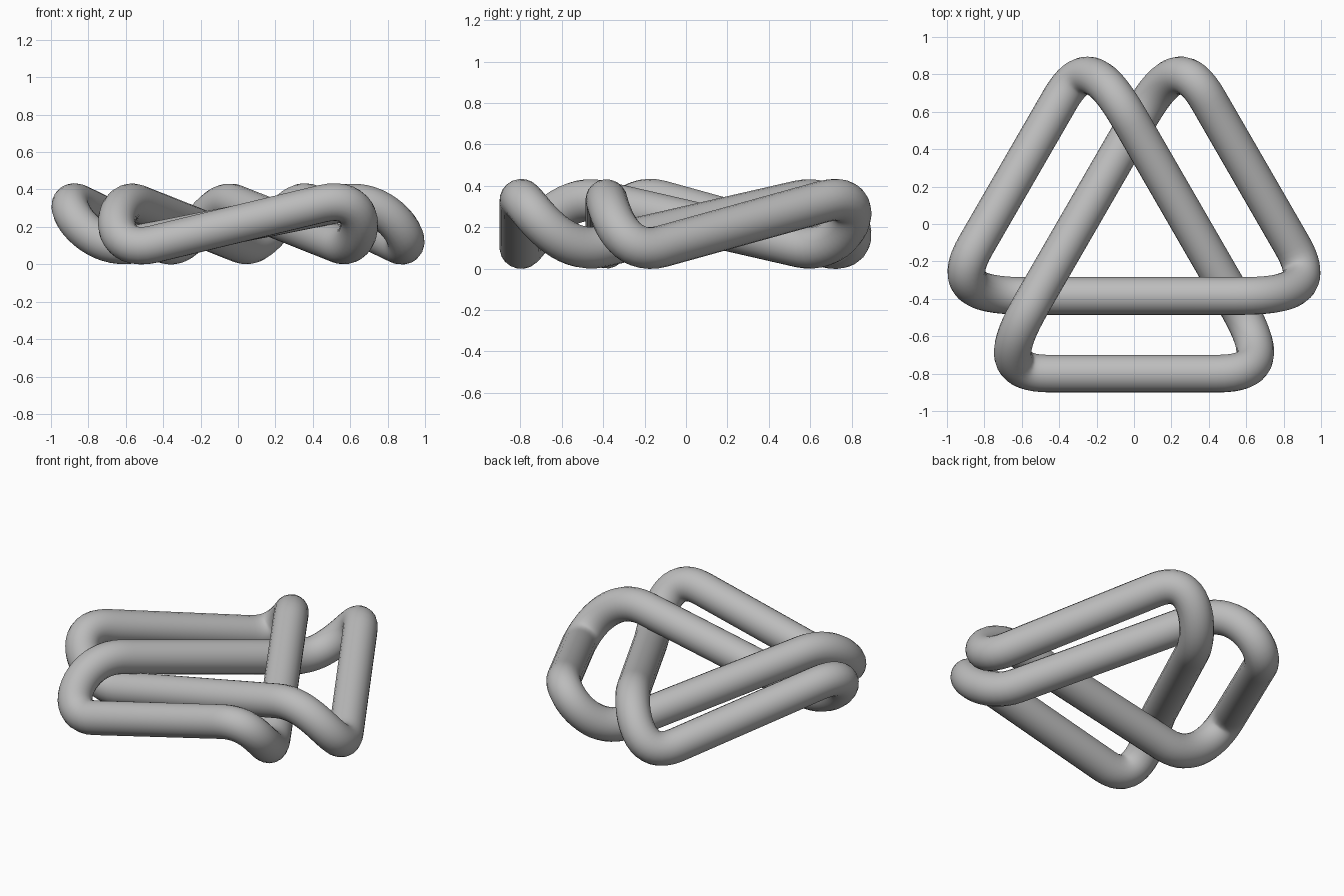
import bpy
from math import radians
from mathutils import Vector, Matrix

cube = bpy.data.objects.get("Cube")
if cube:
    bpy.data.objects.remove(cube, do_unlink=True)

TUBE_RADIUS = 0.101
HANDLE = 0.275
MID_Z = 0.216
CENTRE = Vector((0, -0.083, MID_Z))

grey = bpy.data.materials.new("plain grey")
grey.use_nodes = True
colour = (0.5, 0.5, 0.5, 1)
grey.diffuse_color = colour
grey.node_tree.nodes["Principled BSDF"].inputs["Base Color"].default_value = colour

# One third of the knot: an outer bar, then an inner bar, each rising towards +x
outer_low, outer_high = Vector((-0.45, -0.717, -0.108)), Vector((0.45, -0.717, 0.108))
inner_low, inner_high = Vector((-0.55, -0.302, -0.109)), Vector((0.55, -0.302, 0.109))


def bar_ends(low, high, angle):
    """Both ends of a straight bar, turned about the knot centre, with its direction."""
    turn = Matrix.Rotation(radians(angle), 3, 'Z')
    along = (high - low) / (high.x - low.x)
    return [(turn @ p + CENTRE, turn @ along * HANDLE) for p in (low, high)]


# Travel: outer bar, loop back into the inner bar, loop into the next outer bar
path = []
for i in range(3):
    path += bar_ends(outer_low, outer_high, 240 * i)
    path += bar_ends(inner_low, inner_high, 240 * i + 120)

# Closed tube
curve = bpy.data.curves.new("knot_tube", 'CURVE')
curve.dimensions = '3D'
curve.bevel_depth = TUBE_RADIUS
curve.bevel_resolution = 8
curve.resolution_u = 20
spline = curve.splines.new('BEZIER')
spline.bezier_points.add(len(path) - 1)
for point, (position, direction) in zip(spline.bezier_points, path):
    point.handle_left_type = point.handle_right_type = 'FREE'
    point.co = position
    point.handle_left = position - direction
    point.handle_right = position + direction
spline.use_cyclic_u = True
curve.materials.append(grey)

knot = bpy.data.objects.new("knot_tube", curve)
bpy.context.collection.objects.link(knot)
bpy.ops.object.select_all(action='DESELECT')
knot.select_set(True)
bpy.context.view_layer.objects.active = knot
bpy.ops.object.convert(target='MESH')
bpy.ops.object.shade_smooth()
